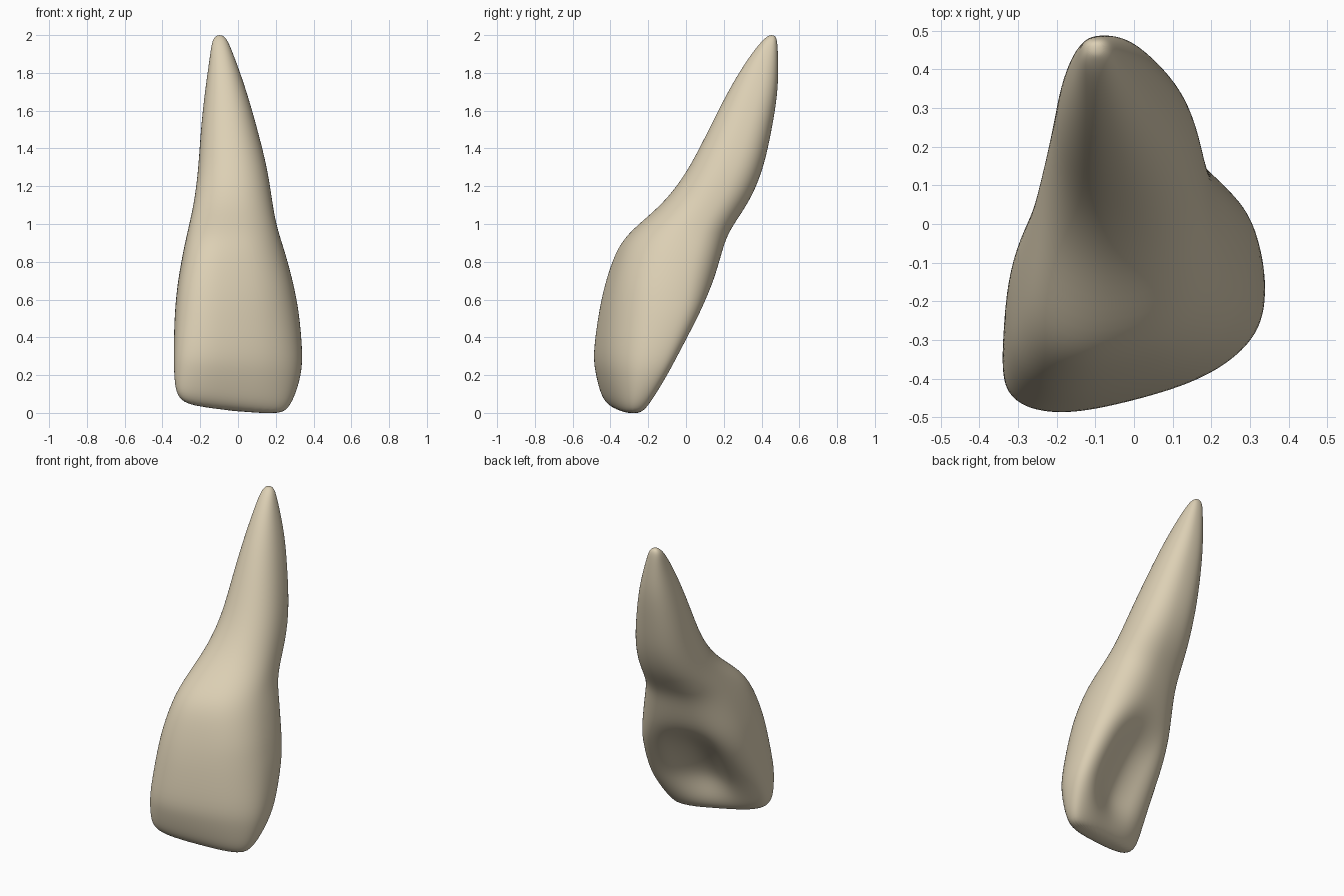
import bpy, bmesh, math

if "Cube" in bpy.data.objects:
    bpy.data.objects.remove(bpy.data.objects["Cube"])

enamel = bpy.data.materials.new("cream enamel")
enamel.use_nodes = True
colour = (0.72, 0.63, 0.46, 1)
enamel.diffuse_color = colour
enamel.node_tree.nodes["Principled BSDF"].inputs["Base Color"].default_value = colour

# Height, x low, x high, y front, y back for each ring from biting edge to root tip
RINGS = [
    (-0.013, -0.255, 0.215, -0.395, -0.25), (0.03, -0.32, 0.268, -0.44, -0.205),
    (0.1, -0.336, 0.303, -0.463, -0.16), (0.2, -0.341, 0.334, -0.483, -0.1),
    (0.3, -0.343, 0.346, -0.493, -0.045), (0.5, -0.338, 0.329, -0.468, 0.062),
    (0.6, -0.33, 0.312, -0.449, 0.108),
    (0.7, -0.319, 0.292, -0.425, 0.15), (0.85, -0.292, 0.251, -0.375, 0.19),
    (0.95, -0.27, 0.217, -0.31, 0.222), (1.05, -0.247, 0.193, -0.19, 0.29),
    (1.15, -0.228, 0.178, -0.085, 0.352), (1.3, -0.21, 0.155, 0.02, 0.413),
    (1.5, -0.198, 0.104, 0.12, 0.455), (1.7, -0.176, 0.047, 0.22, 0.488),
    (1.85, -0.154, -0.006, 0.31, 0.489), (1.95, -0.141, -0.045, 0.384, 0.485),
    (1.985, -0.129, -0.064, 0.42, 0.479), (2.0, -0.11, -0.085, 0.44, 0.467),
]
SIDES = 32


def fade(z, start, end):
    """1 below start, easing to 0 above end."""
    t = min(1, max(0, (z - start) / (end - start)))
    return 1 - t * t * (3 - 2 * t)


def section(z, x0, x1, y0, y1):
    """Rounded section, skewed and hollowed at the back of the crown."""
    crown = fade(z, 0.7, 1.2)
    half = (x1 - x0) / 2
    skew = 0.22 * fade(z, 0.8, 1.35) * half
    hollow = 0.14 * (1 - fade(z, 0, 0.3)) * fade(z, 0.45, 0.75)
    # The back of the crown and neck leans to the right
    lean = 0.12 * (1 - fade(z, 0.3, 0.7)) * fade(z, 0.95, 1.25)
    flat = []
    for i in range(SIDES):
        a = math.tau * i / SIDES
        back = math.sin(a) > 0
        power = 2 / ((2.4 if back else 2.15) + 0.5 * crown)
        u = math.copysign(abs(math.cos(a)) ** power, math.cos(a))
        v = math.copysign(abs(math.sin(a)) ** power, math.sin(a))
        depth = (y1 - y0) / 2 - 0.6 * skew
        y = v * depth + skew * u
        if back:
            y -= hollow * v * math.exp(-(u / 0.65) ** 2)
            u *= 1 - 0.08 * crown * v * v
            u -= lean * v * v
        flat.append((u, y))
    us, ys = zip(*flat)
    ulo, uhi, ylo, yhi = min(us), max(us), min(ys), max(ys)
    for u, y in flat:
        x = x0 + (u - ulo) / (uhi - ulo) * (x1 - x0)
        y = y0 + (y - ylo) / (yhi - ylo) * (y1 - y0)
        # The biting edge slopes down towards the left
        yield x, y, z + 0.1 * (0.2 - x) * fade(z, 0, 0.5)


# Loft the rings into one closed body
bm = bmesh.new()
loops = [[bm.verts.new(p) for p in section(*r)] for r in RINGS]
for low, high in zip(loops, loops[1:]):
    for i in range(SIDES):
        j = (i + 1) % SIDES
        bm.faces.new((low[i], low[j], high[j], high[i]))
bm.faces.new(loops[0][::-1])
bm.faces.new(loops[-1])
bmesh.ops.recalc_face_normals(bm, faces=bm.faces)
for face in bm.faces:
    face.smooth = True

mesh = bpy.data.meshes.new("tooth")
bm.to_mesh(mesh)
bm.free()
mesh.materials.append(enamel)
tooth = bpy.data.objects.new("tooth", mesh)
bpy.context.collection.objects.link(tooth)
smooth = tooth.modifiers.new("rounding", 'SUBSURF')
smooth.levels = smooth.render_levels = 2
